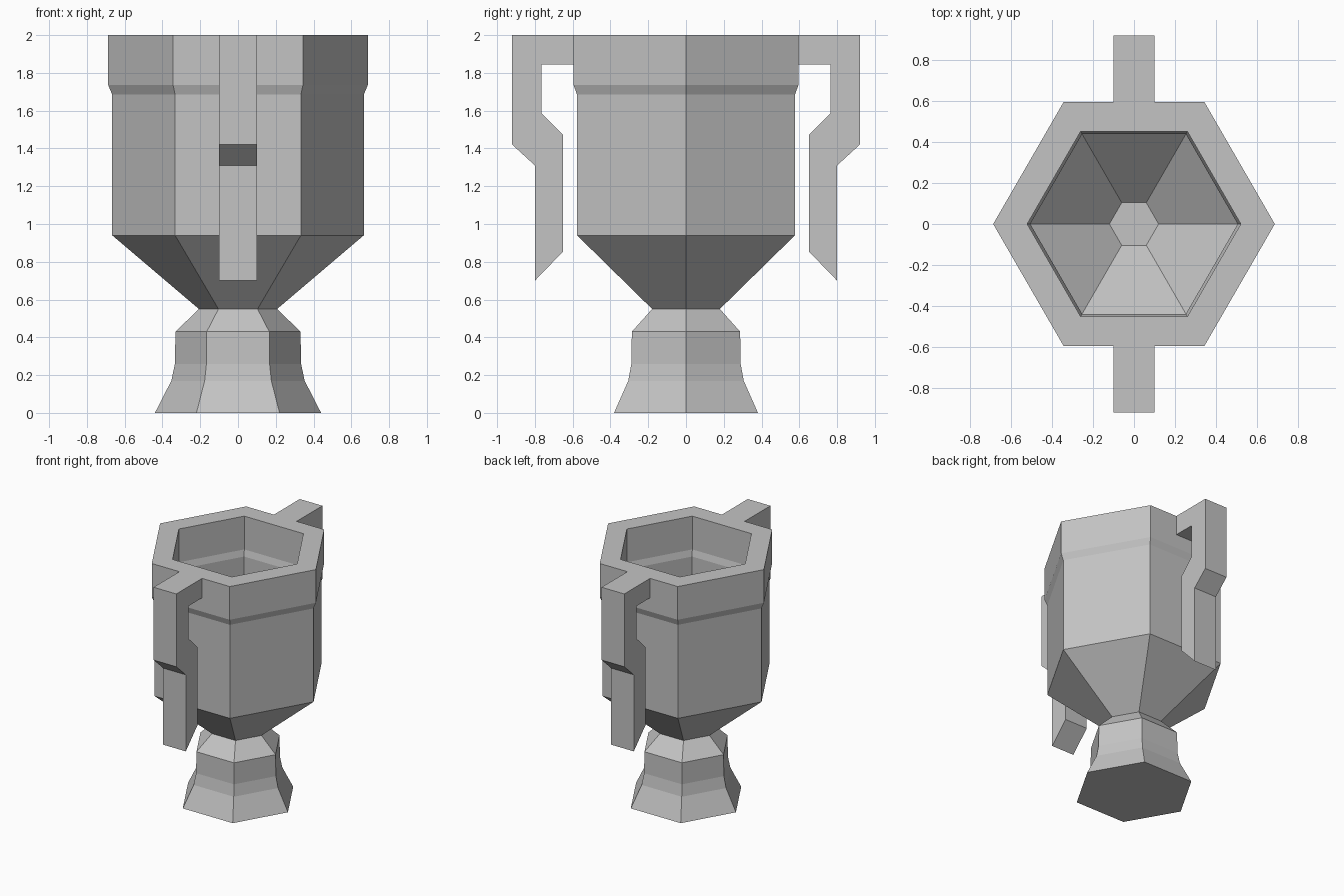
import bpy, bmesh
from math import cos, sin, pi

cube = bpy.data.objects.get("Cube")
if cube:
    bpy.data.objects.remove(cube, do_unlink=True)

grey = bpy.data.materials.new("plain grey")
grey.use_nodes = True
grey.diffuse_color = (0.55, 0.55, 0.55, 1)
grey.node_tree.nodes["Principled BSDF"].inputs["Base Color"].default_value = grey.diffuse_color


def finish(name, bm):
    bmesh.ops.recalc_face_normals(bm, faces=bm.faces)
    mesh = bpy.data.meshes.new(name)
    bm.to_mesh(mesh)
    bm.free()
    mesh.materials.append(grey)
    obj = bpy.data.objects.new(name, mesh)
    bpy.context.collection.objects.link(obj)
    return obj


def lathe(name, profile, sides=6):
    """Stack polygon rings along a (radius, height) profile and cap both ends."""
    bm = bmesh.new()
    rings = [[bm.verts.new((r * cos(2 * pi * i / sides), r * sin(2 * pi * i / sides), z))
              for i in range(sides)] for r, z in profile]
    for low, high in zip(rings, rings[1:]):
        for i in range(sides):
            j = (i + 1) % sides
            bm.faces.new((low[i], low[j], high[j], high[i]))
    bm.faces.new(rings[0])
    bm.faces.new(rings[-1])
    return finish(name, bm)


def handle(name, side, half_width=0.1):
    """Extrude the angular handle outline across x."""
    outline = [(0.59, 2), (0.92, 2), (0.92, 1.42), (0.8, 1.31), (0.8, 0.7),
               (0.65, 0.855), (0.65, 1.47), (0.765, 1.585), (0.765, 1.845), (0.59, 1.845)]
    bm = bmesh.new()
    face = bm.faces.new([bm.verts.new((-half_width, side * y, z)) for y, z in outline])
    grown = bmesh.ops.extrude_face_region(bm, geom=[face])["geom"]
    moved = [v for v in grown if isinstance(v, bmesh.types.BMVert)]
    bmesh.ops.translate(bm, verts=moved, vec=(2 * half_width, 0, 0))
    return finish(name, bm)


# Foot, bowl, rim and hollow inside in one continuous hexagonal shell
lathe("cup", [
    (0.44, 0), (0.353, 0.17), (0.334, 0.26), (0.331, 0.43), (0.207, 0.55),  # foot
    (0.666, 0.94), (0.666, 1.685), (0.687, 1.735), (0.687, 2),              # outside
    (0.521, 2), (0.521, 1.735), (0.506, 1.685), (0.506, 1.0), (0.12, 0.67)  # inside
])

# Handles
handle("front_handle", -1)
handle("back_handle", 1)
